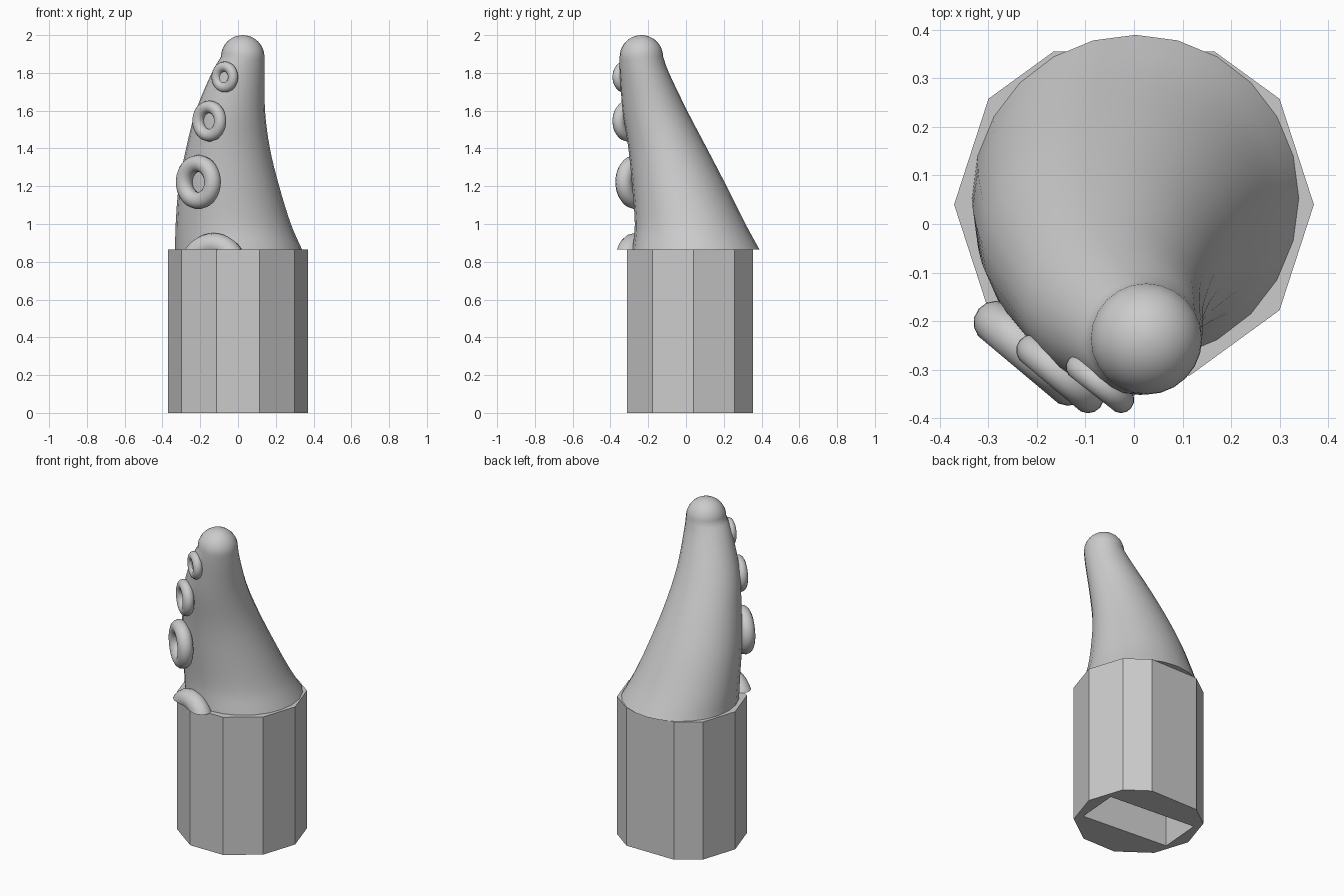
import bpy, bmesh
from math import sin, cos, pi, radians
from mathutils import Matrix, Vector

default = bpy.data.objects.get("Cube")
if default:
    bpy.data.objects.remove(default, do_unlink=True)

grey = bpy.data.materials.new("plain grey")
grey.use_nodes = True
grey.diffuse_color = (0.6, 0.6, 0.6, 1)
grey.node_tree.nodes["Principled BSDF"].inputs["Base Color"].default_value = (0.6, 0.6, 0.6, 1)

CUT_Z = 0.865    # where the tentacle meets the handle
HANDLE_Y = 0.04


def finish(bm, name, smooth=None):
    """Turn a bmesh into a grey object, optionally smooth shaded."""
    bmesh.ops.recalc_face_normals(bm, faces=bm.faces)
    mesh = bpy.data.meshes.new(name)
    bm.to_mesh(mesh)
    bm.free()
    mesh.materials.append(grey)
    obj = bpy.data.objects.new(name, mesh)
    bpy.context.collection.objects.link(obj)
    bpy.ops.object.select_all(action='DESELECT')
    obj.select_set(True)
    bpy.context.view_layer.objects.active = obj
    if smooth:
        bpy.ops.object.shade_smooth_by_angle(angle=radians(smooth))
    return obj


def loft(stations, sides):
    """Skin horizontal ellipses given as (z, cx, cy, rx, ry), closed at both ends."""
    bm = bmesh.new()
    rings = []
    for z, cx, cy, rx, ry in stations:
        angles = [2 * pi * i / sides for i in range(sides)]
        rings.append([bm.verts.new((cx + rx * cos(a), cy + ry * sin(a), z)) for a in angles])
    for low, high in zip(rings, rings[1:]):
        for i in range(sides):
            j = (i + 1) % sides
            bm.faces.new((low[i], low[j], high[j], high[i]))
    bm.faces.new(rings[0])
    bm.faces.new(rings[-1])
    return bm


def trim(bm, point, normal):
    """Cut away everything on the normal's side and close the cut."""
    cut = bmesh.ops.bisect_plane(bm, geom=bm.verts[:] + bm.edges[:] + bm.faces[:],
                                 plane_co=point, plane_no=normal, clear_outer=True)
    edges = [e for e in cut["geom_cut"] if isinstance(e, bmesh.types.BMEdge)]
    bmesh.ops.holes_fill(bm, edges=edges, sides=0)


# Handle: ten-sided post, shaved flat at the back
bm = loft([(0, 0, HANDLE_Y, 0.37, 0.37), (CUT_Z, 0, HANDLE_Y, 0.37, 0.37)], 10)
trim(bm, (0, 0.355, 0), (0, 1, 0))
handle = finish(bm, "handle")

# Slot in the underside of the handle
bm = bmesh.new()
place = Matrix.Translation((0, HANDLE_Y, 0.25)) @ Matrix.Rotation(radians(-4.5), 4, 'Z')
bmesh.ops.create_cube(bm, size=1, matrix=place @ Matrix.Diagonal((0.58, 0.27, 0.7, 1)))
slot = finish(bm, "slot_cutter")
slot.hide_render = True
cut = handle.modifiers.new("slot", 'BOOLEAN')
cut.operation = 'DIFFERENCE'
cut.solver = 'EXACT'
cut.object = slot
bpy.context.view_layer.objects.active = handle
bpy.ops.object.modifier_apply(modifier=cut.name)
bpy.data.objects.remove(slot, do_unlink=True)

# Tentacle: leaning, tapering loft with a rounded tip
keys = [Vector(k) for k in (
    (CUT_Z, 0.003, 0.053, 0.336, 0.336),
    (1.0, -0.025, 0.022, 0.305, 0.293),
    (1.2, -0.048, -0.035, 0.266, 0.25),
    (1.4, -0.053, -0.097, 0.222, 0.208),
    (1.6, -0.04, -0.165, 0.183, 0.171),
    (1.8, 0.001, -0.22, 0.14, 0.13),
    (1.885, 0.025, -0.236, 0.115, 0.115))]
padded = [2 * keys[0] - keys[1]] + keys + [2 * keys[-1] - keys[-2]]
STEPS = 4
stations = []
for a, b, c, d in zip(padded, padded[1:], padded[2:], padded[3:]):
    for s in range(STEPS):
        t = s / STEPS
        stations.append(0.5 * (2 * b + (c - a) * t + (2 * a - 5 * b + 4 * c - d) * t ** 2
                               + (3 * b - a - 3 * c + d) * t ** 3))
tip_z, tip_x, tip_y, tip_r, _ = keys[-1]
for i in range(10):
    a = i * pi / 20
    stations.append((tip_z + tip_r * sin(a), tip_x, tip_y, tip_r * cos(a), tip_r * cos(a)))
stations.append((tip_z + tip_r, tip_x, tip_y, 0.002, 0.002))
finish(loft(stations, 24), "tentacle", 40)


def sucker_ring(name, centre, major, minor, turn):
    """Ring facing the front, turned towards -x by the given degrees."""
    bm = bmesh.new()
    axis = Vector((-sin(radians(turn)), -cos(radians(turn)), 0))
    side = axis.cross(Vector((0, 0, 1)))
    around, across = 40, 14
    grid = []
    for i in range(around):
        a = 2 * pi * i / around
        out = side * cos(a) + Vector((0, 0, sin(a)))
        grid.append([])
        for j in range(across):
            b = 2 * pi * j / across
            grid[-1].append(bm.verts.new(Vector(centre) + out * (major + minor * cos(b))
                                         + axis * minor * sin(b)))
    for i in range(around):
        nxt = grid[(i + 1) % around]
        for j in range(across):
            k = (j + 1) % across
            bm.faces.new((grid[i][j], nxt[j], nxt[k], grid[i][k]))
    if centre[2] < CUT_Z:
        trim(bm, (0, 0, CUT_Z), (0, 0, -1))
    finish(bm, name, 50)


# Suckers, smallest at the top; the lowest is cut off by the handle
sucker_ring("top_sucker", (-0.07, -0.328, 1.778), 0.055, 0.027, 38)
sucker_ring("upper_sucker", (-0.152, -0.308, 1.545), 0.075, 0.033, 40)
sucker_ring("middle_sucker", (-0.21, -0.266, 1.222), 0.098, 0.045, 40)
sucker_ring("bottom_sucker", (-0.13, -0.27, 0.762), 0.13, 0.06, 23)
